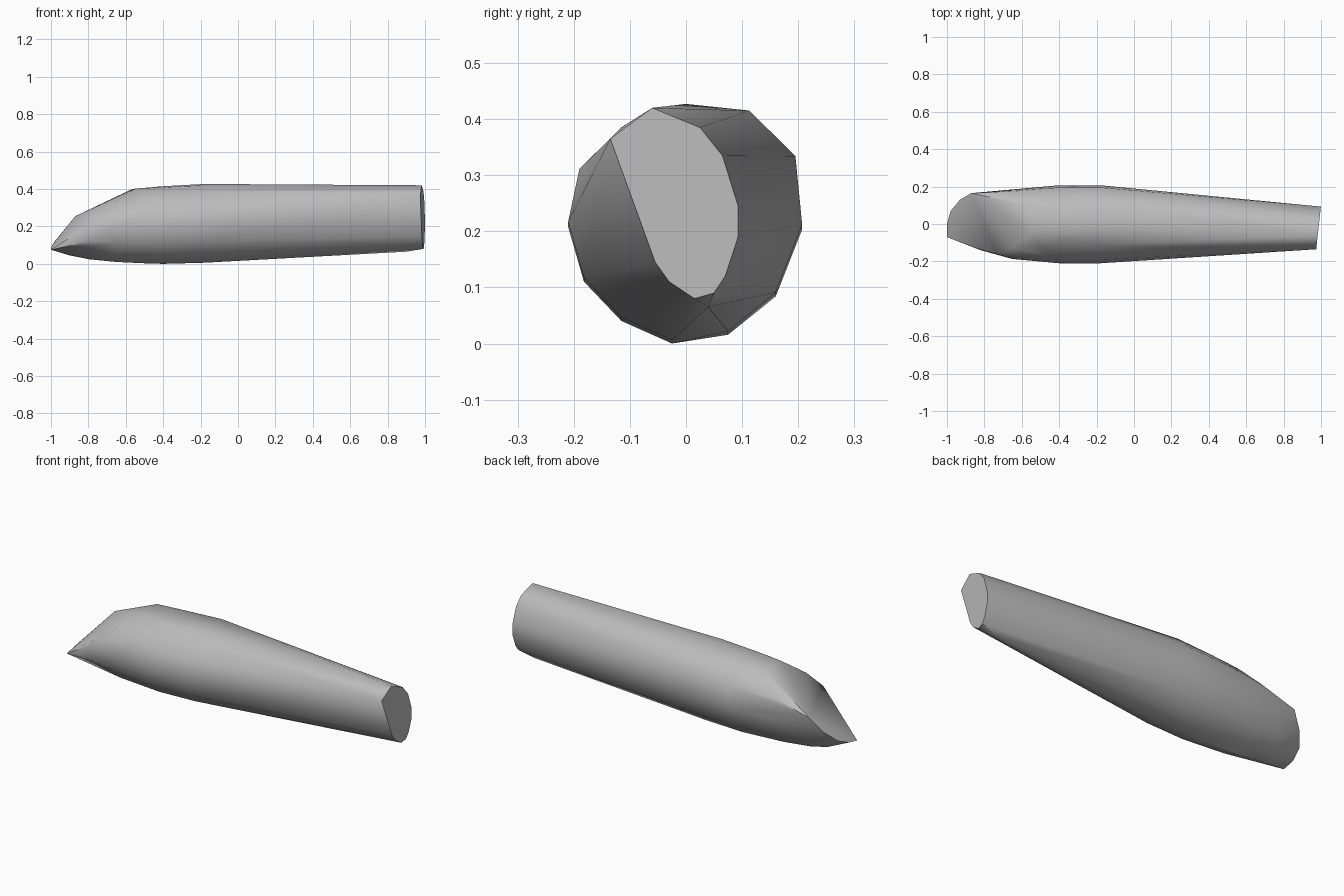
import bpy
import bmesh

default_cube = bpy.data.objects.get("Cube")
if default_cube:
    bpy.data.objects.remove(default_cube, do_unlink=True)

# Cross-section of the widest part as (y, z), counter-clockwise from the top
SECTION = [(0, .427), (-.06, .42), (-.115, .385), (-.19, .31), (-.21, .215),
           (-.182, .115), (-.115, .043), (-.025, .002), (.075, .018),
           (.16, .088), (.207, .21), (.195, .333), (.113, .415)]

# Outline of the slightly skewed flat tail end as (y, z)
TAIL = [(-.135, .365), (-.06, .42), (.025, .385), (.065, .335), (.093, .245),
        (.093, .19), (.07, .12), (.05, .09), (.015, .08), (-.03, .11), (-.055, .145)]

# Outline of the slanted chisel face at the nose as (x, y, z)
CHISEL = [(-1, -.07, .075), (-1, 0, .09), (-.98, .07, .12), (-.93, .13, .18),
          (-.87, .165, .255), (-.565, .1, .4), (-.55, -.05, .402),
          (-.65, -.125, .335), (-.73, -.16, .27), (-.82, -.14, .19)]

# Body stations: x, width factor, lowest z, highest z
STATIONS = [(-.9, .66, .045, .36), (-.8, .79, .025, .38), (-.65, .89, .01, .4),
            (-.5, .95, .003, .408), (-.4, 1, 0, .415), (-.18, 1, .006, .427)]


def below_chisel(x, y, z):
    """True where a point lies under the slanted nose face."""
    return z < .69 * (x + 1) + .3 * y + .06


def station_points(x, width, low, high):
    """Scale the main cross-section to one station along the body."""
    bottom, top = SECTION[7][1], SECTION[0][1]
    for y, z in SECTION:
        height = low + (z - bottom) / (top - bottom) * (high - low)
        if below_chisel(x, y * width, height):
            yield x, y * width, height


def make_material(name, colour):
    mat = bpy.data.materials.new(name)
    mat.use_nodes = True
    mat.diffuse_color = colour
    mat.node_tree.nodes["Principled BSDF"].inputs["Base Color"].default_value = colour
    return mat


# Gather the outlines of nose, body and tail
points = list(CHISEL)
for station in STATIONS:
    points.extend(station_points(*station))
points.extend((.989 + .11 * y, y, z) for y, z in TAIL)
points.append((.9, .04, .065))  # low edge of the underside near the tail

# Wrap the outlines in one faceted skin
bm = bmesh.new()
for point in points:
    bm.verts.new(point)
hull = bmesh.ops.convex_hull(bm, input=bm.verts[:])
unused = {g for g in hull["geom_interior"] + hull["geom_unused"]
          if isinstance(g, bmesh.types.BMVert)}
bmesh.ops.delete(bm, geom=list(unused), context="VERTS")
bmesh.ops.dissolve_limit(bm, angle_limit=.02, verts=bm.verts[:], edges=bm.edges[:])
bmesh.ops.recalc_face_normals(bm, faces=bm.faces[:])

mesh = bpy.data.meshes.new("chiselled_body")
bm.to_mesh(mesh)
bm.free()
mesh.materials.append(make_material("plain grey", (.5, .5, .5, 1)))
body = bpy.data.objects.new("chiselled_body", mesh)
bpy.context.collection.objects.link(body)

# Soft shading along the body, crisp rims at the nose and tail
bpy.context.view_layer.objects.active = body
body.select_set(True)
bpy.ops.object.shade_smooth_by_angle(angle=.6)
